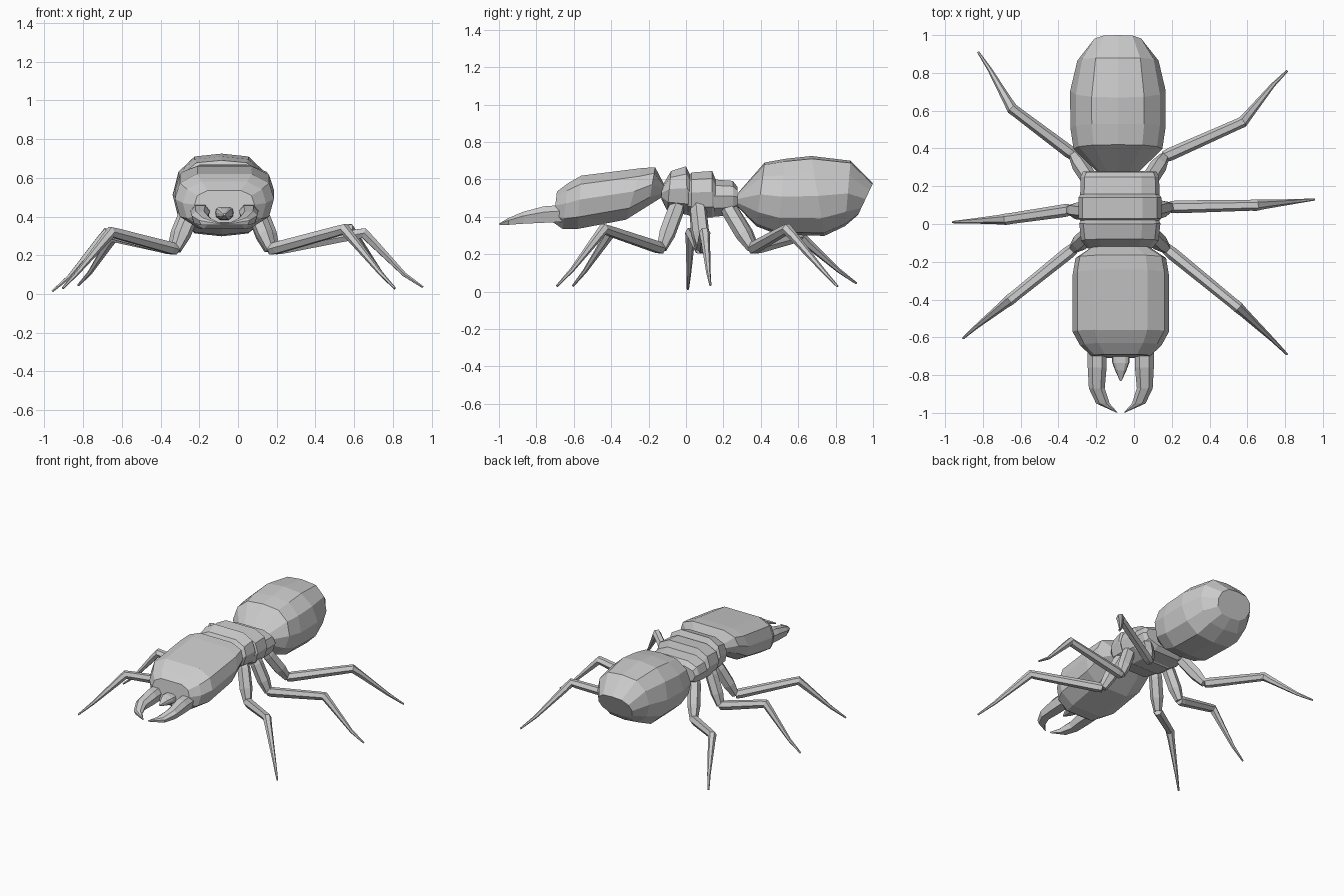
import bpy, bmesh
from mathutils import Vector

if "Cube" in bpy.data.objects:
    bpy.data.objects.remove(bpy.data.objects["Cube"])

CX = -0.075  # body midline

grey = bpy.data.materials.new("shell_grey")
grey.diffuse_color = (0.6, 0.6, 0.6, 1)
grey.use_nodes = True
grey.node_tree.nodes["Principled BSDF"].inputs["Base Color"].default_value = grey.diffuse_color


def skin(name, rings):
    """Bridge equal-sized rings of points into a closed, flat-shaded solid."""
    bm = bmesh.new()
    loops = [[bm.verts.new(p) for p in ring] for ring in rings]
    n = len(loops[0])
    for a, b in zip(loops, loops[1:]):
        for i in range(n):
            j = (i + 1) % n
            bm.faces.new((a[i], a[j], b[j], b[i]))
    bm.faces.new(loops[0])
    bm.faces.new(loops[-1])
    bmesh.ops.recalc_face_normals(bm, faces=bm.faces)
    mesh = bpy.data.meshes.new(name)
    bm.to_mesh(mesh)
    bm.free()
    mesh.materials.append(grey)
    obj = bpy.data.objects.new(name, mesh)
    bpy.context.collection.objects.link(obj)
    return obj


def body(name, half, sections, cx=CX):
    """Loft a mirrored half profile; section = top y, z, bottom y, z, half width."""
    profile = half + [(-x, t) for x, t in reversed(half) if x > 0]
    rings = []
    for ty, tz, by, bz, w in sections:
        top, bot = Vector((cx, ty, tz)), Vector((cx, by, bz))
        mid, up = (top + bot) / 2, (top - bot) / 2
        rings.append([mid + up * t + Vector((w * x, 0, 0)) for x, t in profile])
    return skin(name, rings)


def tube(name, path, hexagon=((1, 0), (.5, .87), (-.5, .87), (-1, 0), (-.5, -.87), (.5, -.87))):
    """Six-sided tapered tube; path = list of (point, radius)."""
    pts = [Vector(p) for p, _ in path]
    rings = []
    for i, (_, r) in enumerate(path):
        d = Vector((0, 0, 0))
        if i > 0:
            d += (pts[i] - pts[i - 1]).normalized()
        if i < len(pts) - 1:
            d += (pts[i + 1] - pts[i]).normalized()
        side = d.cross(Vector((0, 0, 1))).normalized()
        up = side.cross(d).normalized()
        rings.append([pts[i] + (side * a + up * b) * r for a, b in hexagon])
    return skin(name, rings)


ROUND = [(0, 1), (.55, .93), (.88, .56), (1, 0), (.88, -.56), (.55, -.93), (0, -1)]
BOXY = [(.55, 1), (.9, .68), (1, .1), (.9, -.55), (.5, -1)]

# Abdomen
body("abdomen", ROUND, [
    (.28, .53, .27, .46, .11),
    (.42, .69, .375, .35, .235),
    (.53, .71, .49, .305, .252),
    (.67, .725, .74, .298, .253),
    (.88, .70, .85, .35, .215),
    (1.0, .58, .92, .41, .14)], CX - .01)

# Head
body("head", BOXY, [
    (-.12, .58, -.12, .51, .15),
    (-.165, .665, -.20, .46, .24),
    (-.24, .66, -.32, .385, .256),
    (-.56, .62, -.58, .335, .256),
    (-.63, .58, -.66, .335, .215),
    (-.69, .535, -.71, .37, .155)], -.07)

# Thorax in three stepped plates
body("thorax_front", BOXY, [
    (-.13, .56, -.13, .49, .17),
    (-.08, .645, -.10, .43, .205),
    (0, .67, .01, .41, .215),
    (.03, .61, .03, .42, .20)])
body("thorax_middle", BOXY, [
    (.015, .615, .01, .41, .205),
    (.03, .637, .03, .40, .22),
    (.14, .645, .14, .395, .22),
    (.16, .595, .16, .41, .205)])
body("thorax_rear", BOXY, [
    (.145, .60, .15, .40, .21),
    (.25, .592, .25, .41, .208),
    (.275, .56, .28, .44, .195)])

# Jaws curving inward, and the pointed mouth plate between them
for label, s in (("right", 1), ("left", -1)):
    rings = []
    for x, y, z, w, h in ((.125, -.66, .418, .05, .045), (.125, -.76, .412, .05, .044),
                          (.127, -.87, .395, .042, .032), (.095, -.95, .375, .036, .018),
                          (.022, -.997, .361, .004, .004)):
        rings.append([(-.07 + s * (x + w * a), y, z + h * b) for a, b in
                      ((1, .3), (.5, 1), (-.5, 1), (-1, .3), (-.7, -1), (.7, -1))])
    skin(label + "_jaw", rings)
body("mouth_plate", BOXY, [
    (-.66, .45, -.66, .38, .05),
    (-.735, .45, -.735, .385, .045),
    (-.775, .44, -.775, .39, .03),
    (-.83, .415, -.83, .405, .005)], -.07)

# Legs: hip, ankle joint, knee, shin bend, foot tip
LEGS = {
    "front_right": ((.06, -.03, .50), (.17, -.13, .23), (.55, -.44, .335), (.73, -.61, .115), (.81, -.69, .03)),
    "front_left": ((-.21, -.03, .50), (-.32, -.13, .23), (-.655, -.40, .32), (-.83, -.54, .11), (-.905, -.605, .03)),
    "middle_right": ((.08, .06, .50), (.19, .09, .23), (.65, .10, .315), (.86, .12, .10), (.955, .13, .035)),
    "middle_left": ((-.23, .06, .50), (-.34, .075, .23), (-.68, .025, .315), (-.87, .015, .09), (-.96, .01, .013)),
    "rear_right": ((.06, .20, .49), (.16, .355, .23), (.575, .54, .335), (.735, .735, .11), (.81, .81, .028)),
    "rear_left": ((-.21, .20, .49), (-.32, .365, .23), (-.645, .61, .295), (-.765, .82, .11), (-.825, .91, .045)),
}
for label, pts in LEGS.items():
    hip, joint, knee, bend, foot = map(Vector, pts)
    tube(label + "_hip", [(hip, .03), (hip.lerp(joint, .25), .045),
                          (hip.lerp(joint, .7), .045), (joint, .028)])
    tube(label + "_leg", [(joint, .03), (joint.lerp(knee, .08), .034),
                          (joint.lerp(knee, .92), .029), (knee, .03),
                          (knee.lerp(bend, .18), .025), (bend, .012), (foot, .006)])
